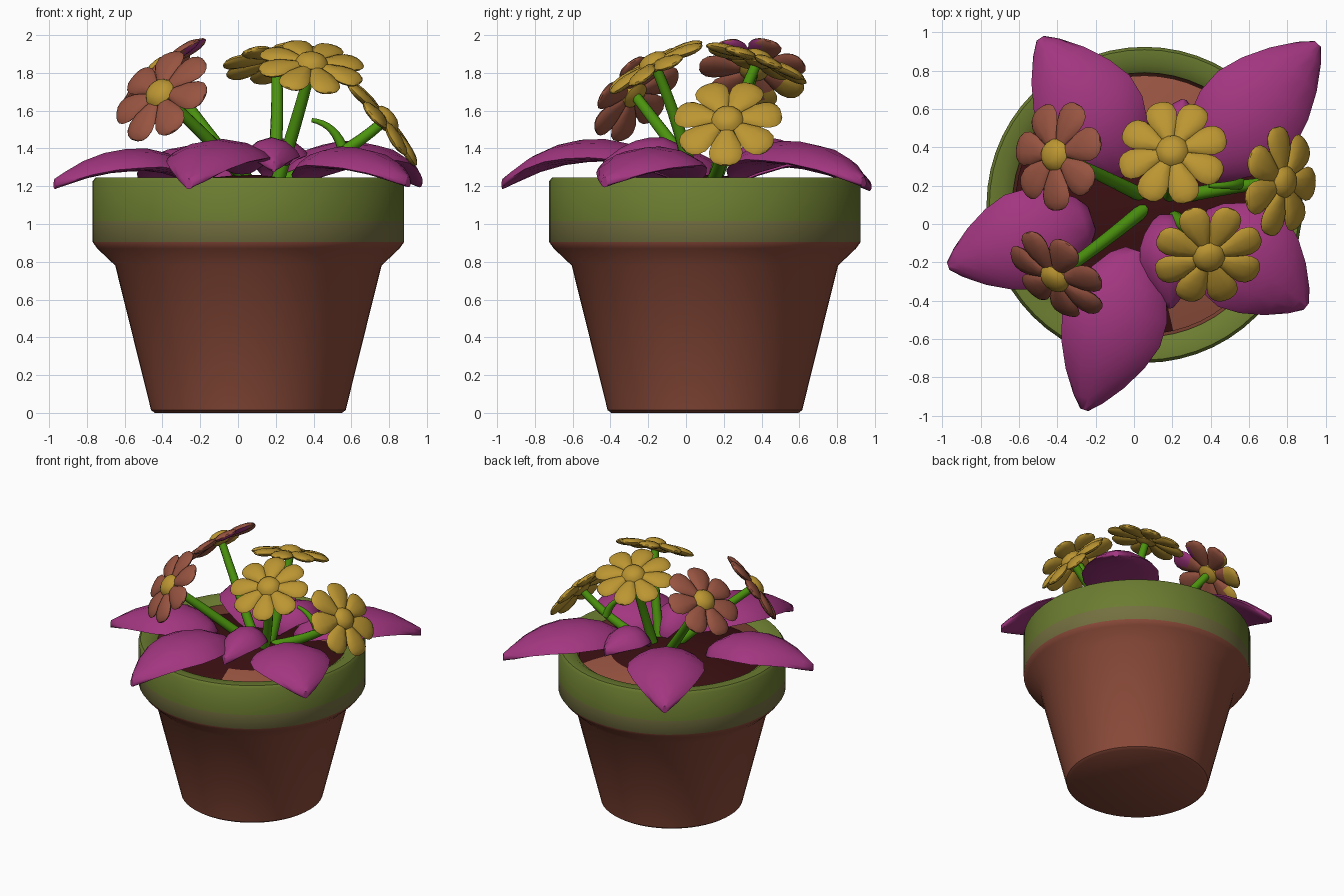
import bpy, bmesh, math
from mathutils import Vector

if "Cube" in bpy.data.objects:
    bpy.data.objects.remove(bpy.data.objects["Cube"])

def srgb(r, g, b):
    return [((c / 255 + 0.055) / 1.055) ** 2.4 for c in (r, g, b)] + [1]

def material(name, *rgb):
    m = bpy.data.materials.new(name)
    m.diffuse_color = srgb(*rgb)
    m.use_nodes = True
    m.node_tree.nodes["Principled BSDF"].inputs["Base Color"].default_value = m.diffuse_color
    return m

CLAY = material("pot_clay", 138, 74, 57)
TERRA = material("terracotta", 152, 84, 65)
MOSS = material("moss_green", 107, 124, 48)
STAIN = material("stained_clay", 116, 112, 64)
SOIL = material("dark_soil", 58, 15, 17)
PURPLE = material("purple_leaf", 162, 54, 128)
GREEN = material("stem_green", 76, 148, 14)
YELLOW = material("golden_yellow", 188, 150, 50)

def loft(name, parts, mats, rule=None, angle=40):
    """Each part is a list of rings of points; rings are bridged and capped."""
    bm = bmesh.new()
    for rings in parts:
        rows = [[bm.verts.new(p) for p in ring] for ring in rings]
        n = len(rows[0])
        for a, b in zip(rows, rows[1:]):
            for i in range(n):
                j = (i + 1) % n
                bm.faces.new((a[i], a[j], b[j], b[i]))
        bm.faces.new(rows[0][::-1])
        bm.faces.new(rows[-1])
    bmesh.ops.recalc_face_normals(bm, faces=bm.faces)
    if rule:
        for f in bm.faces:
            f.material_index = rule(f.calc_center_median())
    me = bpy.data.meshes.new(name)
    bm.to_mesh(me)
    bm.free()
    ob = bpy.data.objects.new(name, me)
    bpy.context.collection.objects.link(ob)
    for m in mats:
        me.materials.append(m)
    bpy.ops.object.select_all(action='DESELECT')
    ob.select_set(True)
    bpy.context.view_layer.objects.active = ob
    bpy.ops.object.shade_smooth_by_angle(angle=math.radians(angle))
    return ob

# Pot and soil
CX, CY = 0.055, 0.10

def lathe(profile, n=56):
    return [[(CX + r * math.cos(2 * math.pi * i / n), CY + r * math.sin(2 * math.pi * i / n), z)
             for i in range(n)] for r, z in profile]

def pot_rule(c):
    r = math.hypot(c.x - CX, c.y - CY)
    if r < 0.68 or c.z < 0.9:
        return 0
    return 2 if c.z < 1.0 else 1

loft("pot", [lathe([(0.495, 0), (0.515, 0.014), (0.705, 0.78), (0.80, 0.87), (0.825, 0.905),
                    (0.825, 1.015), (0.825, 1.225), (0.81, 1.245), (0.74, 1.245),
                    (0.69, 1.21), (0.67, 1.05)])], [CLAY, MOSS, STAIN], pot_rule)

def soil_rule(c):
    a = math.degrees(math.atan2(c.y - CY, c.x - CX))
    r = math.hypot(c.x - CX, c.y - CY)
    return 1 if r > 0.5 and (-80 < a < -20 or 45 < a < 100) else 0

loft("soil", [lathe([(0.675, 1.06), (0.675, 1.14), (0.58, 1.17), (0.45, 1.2), (0.25, 1.24), (0.05, 1.26)])],
     [SOIL, TERRA], soil_rule)

# Broad pointed leaves: base, tip, half width, base height, crest height, tip height
LEAF_SHAPE = [(0, .25, 0), (.06, .5, .35), (.2, .8, .8), (.35, .98, 1), (.5, 1, .98),
              (.65, .85, .85), (.8, .6, .58), (.93, .3, .22), (1, .08, 0)]

def leaf(name, base, tip, half, z0, zc, z1):
    b, t = Vector((*base, 0)), Vector((*tip, 0))
    side = Vector((-(t - b).y, (t - b).x, 0)).normalized()
    rings = []
    for s, w, h in LEAF_SHAPE:
        end = z0 if s < 0.4 else z1
        z = end + (zc - end) * h
        ring = []
        for k in range(12):
            a = 2 * math.pi * k / 12
            c = math.cos(a)
            p = b.lerp(t, s) + side * (half * w * c)
            if k <= 6:      # domed top
                p.z = z - 0.03 + 0.03 * math.sin(a) - 0.07 * w * c * c
            else:           # flat underside
                p.z = z - 0.03 - 0.07 * w + 0.02 * math.sin(a)
            ring.append(p)
        rings.append(ring)
    loft(name, [rings], [PURPLE], angle=50)

leaf("leaf_left", (-0.22, 0.03), (-0.97, -0.22), 0.26, 1.27, 1.40, 1.24)
leaf("leaf_front", (0.02, -0.14), (-0.26, -0.97), 0.27, 1.33, 1.45, 1.24)
leaf("leaf_right", (0.34, 0.02), (0.90, -0.43), 0.29, 1.28, 1.41, 1.25)
leaf("leaf_back_right", (0.32, 0.27), (0.96, 0.94), 0.28, 1.30, 1.44, 1.25)
leaf("leaf_back_left", (-0.02, 0.27), (-0.49, 0.97), 0.28, 1.28, 1.42, 1.23)
leaf("small_leaf_front", (0.17, 0.05), (0.19, -0.44), 0.15, 1.30, 1.46, 1.33)
leaf("small_leaf_back", (0.18, 0.24), (0.26, 0.65), 0.16, 1.32, 1.46, 1.36)

# Stems: tubes along a smooth curve
def stem(name, pts, r0, r1):
    a, b, c = (Vector(p) for p in pts)
    rings, n = [], 9
    for i in range(n):
        t = i / (n - 1)
        p = a * (1 - t) ** 2 + b * 2 * t * (1 - t) + c * t * t
        d = (b - a) * (1 - t) + (c - b) * t
        q = d.to_track_quat('Z', 'Y')
        r = r0 + (r1 - r0) * t
        rings.append([p + q @ Vector((r * math.cos(k * math.pi / 5), r * math.sin(k * math.pi / 5), 0))
                      for k in range(10)])
    loft(name, [rings], [GREEN])

# Flowers: puffy blunt petals around a button centre
PETAL = [(.05, .022, .012), (.10, .048, .022), (.16, .078, .028), (.21, .090, .028),
         (.25, .082, .024), (.275, .060, .016), (.288, .030, .006)]

def flower(name, centre, normal, mats, base, bend, count=8, turn=0.0, rule=None):
    centre, normal = Vector(centre), Vector(normal).normalized()
    q = normal.to_track_quat('Z', 'Y')
    petals = []
    for i in range(count):
        a = 2 * math.pi * (i + turn) / count
        out = Vector((math.cos(a), math.sin(a), 0))
        side = Vector((-out.y, out.x, 0))
        rings = []
        for r, w, h in PETAL:
            w *= 1 if count == 7 else 0.9
            rings.append([centre + q @ (out * r + side * (w * math.cos(k * math.pi / 5))
                          + Vector((0, 0, h * math.sin(k * math.pi / 5) - 0.3 * r * r)))
                          for k in range(10)])
        petals.append(rings)
    pick = (lambda c: rule(c - centre, (c - centre).dot(normal))) if rule else None
    loft(name + "_petals", petals, mats, pick)
    # button centre
    rings = []
    for r, z in [(.04, -.04), (.075, -.02), (.085, .01), (.07, .035), (.04, .05), (.01, .054)]:
        rings.append([centre + q @ Vector((r * math.cos(k * math.pi / 8), r * math.sin(k * math.pi / 8), z))
                      for k in range(16)])
    loft(name + "_centre", [rings], [YELLOW])
    stem(name + "_stem", (base, bend, centre - normal * 0.02), 0.038, 0.028)

# Yellow and purple smudges on the back of one flower
def smudge_rule(d, height):
    if height > -0.3 * d.length_squared - 0.004:
        return 0
    if d.y - d.x > 0.17:
        return 1
    return 2 if d.x > 0.13 and d.y < 0.02 else 0

flower("flower_left_back", (-0.41, 0.36, 1.82), (-0.62, 0.10, 0.75), [TERRA, YELLOW, PURPLE],
       (0.06, 0.14, 1.2), (-0.18, 0.26, 1.5), 7, 0.2, smudge_rule)
flower("flower_left_front", (-0.41, -0.28, 1.69), (-0.52, -0.62, 0.55), [TERRA],
       (0.08, 0.10, 1.2), (-0.16, -0.10, 1.46), 7)
flower("flower_back", (0.20, 0.38, 1.87), (-0.10, 0.33, 0.93), [YELLOW],
       (0.18, 0.14, 1.2), (0.22, 0.24, 1.55))
flower("flower_front", (0.39, -0.17, 1.85), (0.10, -0.46, 0.88), [YELLOW],
       (0.20, 0.04, 1.2), (0.30, -0.02, 1.5), 8, 0.2)
flower("flower_right", (0.78, 0.22, 1.55), (0.77, -0.06, 0.63), [YELLOW],
       (0.22, 0.14, 1.22), (0.54, 0.20, 1.34), 7, 0.25)

# Curled side shoot on the right stem
stem("side_shoot", ((0.56, 0.21, 1.38), (0.52, 0.20, 1.53), (0.39, 0.20, 1.55)), 0.03, 0.012)
